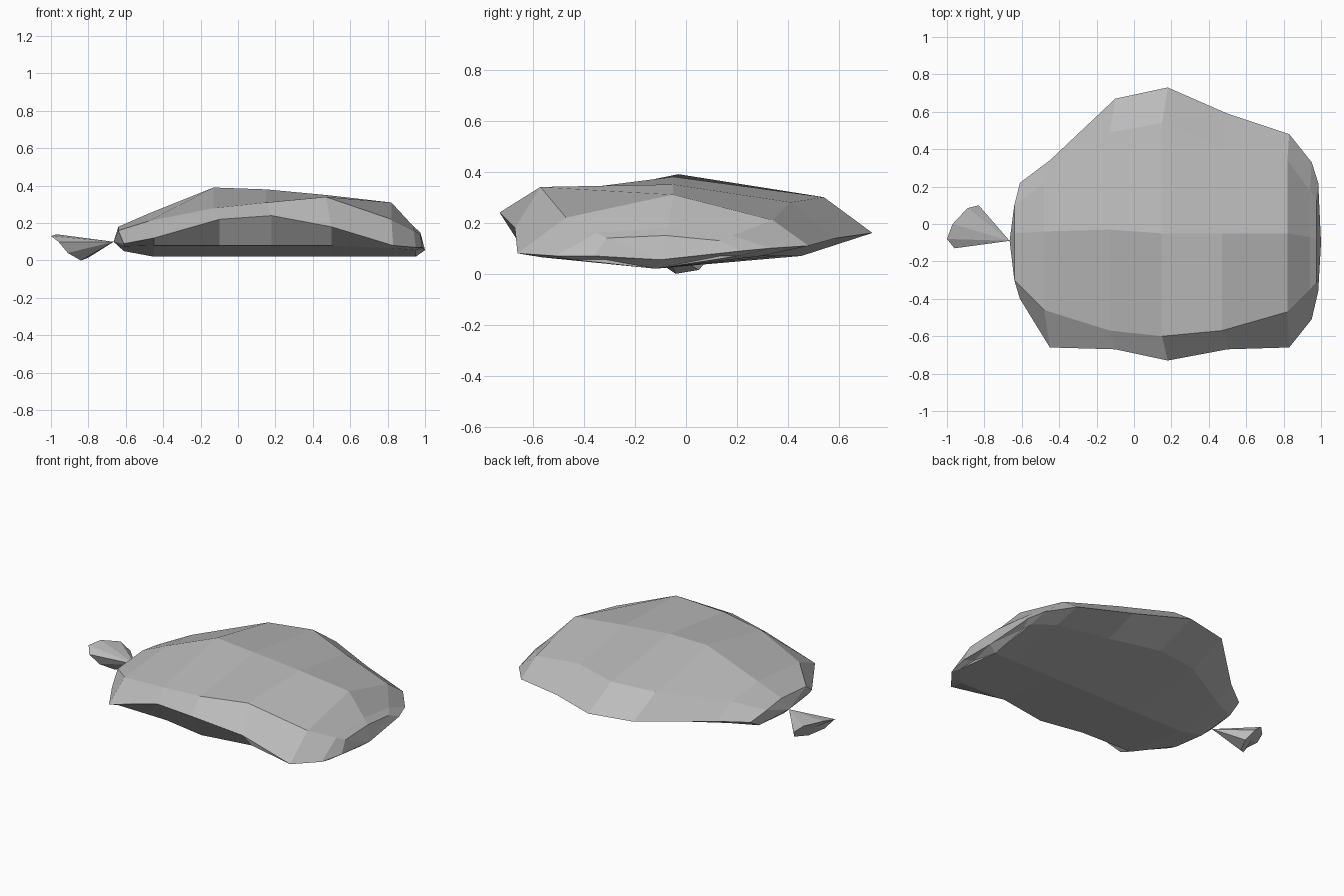
import bpy
import bmesh
from mathutils import Vector

default = bpy.data.objects.get("Cube")
if default:
    bpy.data.objects.remove(default, do_unlink=True)

# Single cloth colour
cloth = bpy.data.materials.new("grey cloth")
cloth.use_nodes = True
grey = (0.5, 0.5, 0.5, 1)
cloth.diffuse_color = grey
cloth.node_tree.nodes["Principled BSDF"].inputs["Base Color"].default_value = grey


def make_object(name, bm):
    """Turn a bmesh into a flat shaded object."""
    bmesh.ops.recalc_face_normals(bm, faces=bm.faces)
    mesh = bpy.data.meshes.new(name)
    bm.to_mesh(mesh)
    bm.free()
    mesh.materials.append(cloth)
    obj = bpy.data.objects.new(name, mesh)
    bpy.context.collection.objects.link(obj)
    return obj


def fan(bm, ring, tip):
    """Close a ring of vertices to a single point."""
    centre = bm.verts.new(tip)
    for a, b in zip(ring, ring[1:] + ring[:1]):
        bm.faces.new((a, b, centre))


def bridge(bm, ring_a, ring_b):
    """Join two rings with quads."""
    count = len(ring_a)
    for i in range(count):
        j = (i + 1) % count
        bm.faces.new((ring_a[i], ring_a[j], ring_b[j], ring_b[i]))


def section(x, front_edge, front_shoulder, ridge, back_shoulder, back_edge):
    """Cross-section of the sack: five given upper points, three derived lower ones."""
    skew = 0.03 if x < 0.6 else 0.01
    fy, fz = front_edge
    by, bz = back_edge
    base = 0.05 if x < -0.6 else 0.02
    low_x = min(x + skew, 0.95)
    front_under = (low_x, fy * 0.86, min(fz - 0.015, 0.08))
    back_under = (low_x, by * 0.62, min(bz - 0.02, 0.07))
    return [
        (x + skew, fy, fz),
        (x, *front_shoulder),
        (x, *ridge),
        (x, *back_shoulder),
        (x + skew, by, bz),
        back_under,
        (low_x, -0.12, base),
        front_under,
    ]


# Sack body: x, then (y, z) of front edge, front shoulder, ridge, back shoulder, back edge
stations = [
    (-0.64, (-0.40, 0.09), (-0.30, 0.16), (-0.05, 0.18), (0.10, 0.16), (0.22, 0.12)),
    (-0.48, (-0.66, 0.12), (-0.46, 0.21), (-0.04, 0.25), (0.22, 0.22), (0.34, 0.13)),
    (-0.13, (-0.67, 0.22), (-0.57, 0.28), (-0.03, 0.39), (0.49, 0.29), (0.67, 0.16)),
    (0.15, (-0.73, 0.24), (-0.60, 0.31), (-0.05, 0.38), (0.54, 0.30), (0.73, 0.16)),
    (0.47, (-0.67, 0.18), (-0.57, 0.34), (-0.05, 0.35), (0.41, 0.28), (0.59, 0.14)),
    (0.82, (-0.66, 0.08), (-0.47, 0.22), (-0.05, 0.31), (0.34, 0.21), (0.48, 0.11)),
    (0.94, (-0.51, 0.07), (-0.35, 0.16), (-0.07, 0.18), (0.18, 0.15), (0.33, 0.10)),
    (0.975, (-0.36, 0.07), (-0.31, 0.14), (-0.08, 0.15), (0.13, 0.13), (0.22, 0.09)),
]
neck = Vector((-0.665, -0.09, 0.10))

bm = bmesh.new()
rings = [[bm.verts.new(p) for p in section(*s)] for s in stations]
for ring_a, ring_b in zip(rings, rings[1:]):
    bridge(bm, ring_a, ring_b)
fan(bm, rings[0], neck)
fan(bm, rings[-1], (1.0, -0.1, 0.055))
make_object("sack_body", bm)

# Gathered end of the cloth, flaring out from the tied neck
rim = [
    (-1.0, -0.08, 0.13),
    (-0.97, 0.0, 0.14),
    (-0.89, 0.085, 0.12),
    (-0.83, 0.10, 0.07),
    (-0.80, 0.05, 0.015),
    (-0.84, -0.04, 0.0),
    (-0.91, -0.10, 0.04),
    (-0.96, -0.13, 0.10),
]
bm = bmesh.new()
ring = [bm.verts.new(p) for p in rim]
fan(bm, ring, neck)
middle = sum((v.co for v in ring), Vector()) / len(ring)
fan(bm, ring, middle)
make_object("sack_tied_end", bm)
